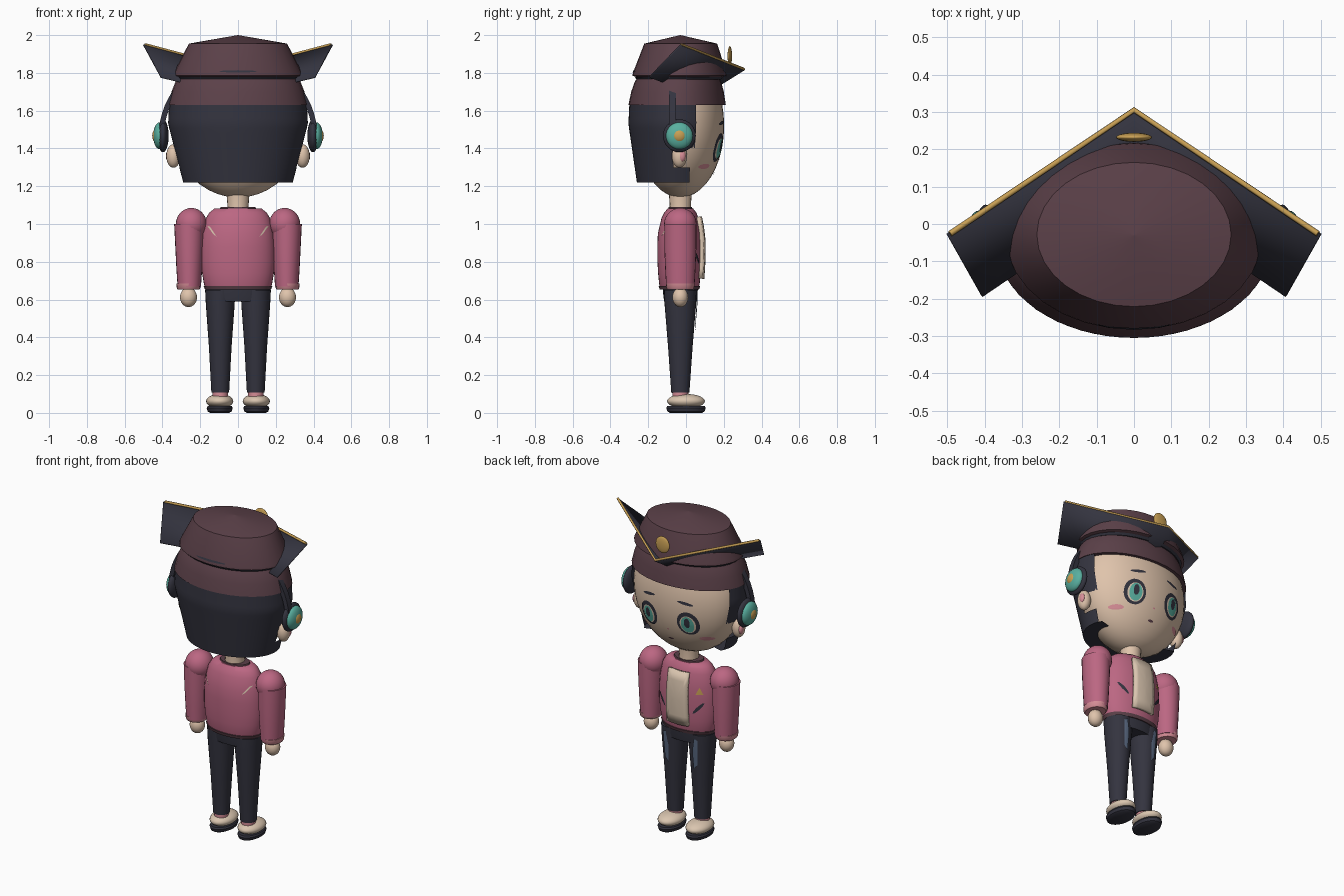
import bpy, bmesh, math
from mathutils import Vector
from mathutils.bvhtree import BVHTree

if "Cube" in bpy.data.objects:
    bpy.data.objects.remove(bpy.data.objects["Cube"])


def mat(name, r, g, b):
    m = bpy.data.materials.new(name)
    m.diffuse_color = (r, g, b, 1)
    m.use_nodes = True
    m.node_tree.nodes["Principled BSDF"].inputs["Base Color"].default_value = m.diffuse_color
    return m


MAROON = mat("maroon", .105, .052, .066)
NAVY = mat("dark_navy", .034, .034, .05)
PINK = mat("jacket_pink", .50, .135, .225)
ROSE = mat("light_rose", .68, .27, .31)
SKIN = mat("skin", .74, .55, .41)
CREAM = mat("cream", .70, .56, .43)
TEAL = mat("teal", .10, .43, .35)
GOLD = mat("gold", .58, .35, .09)
DENIM = mat("denim_blue", .10, .14, .22)


def finish(name, bm, m, angle=35, recalc=True):
    if recalc:
        bmesh.ops.recalc_face_normals(bm, faces=bm.faces)
    me = bpy.data.meshes.new(name)
    bm.to_mesh(me)
    bm.free()
    ob = bpy.data.objects.new(name, me)
    bpy.context.collection.objects.link(ob)
    me.materials.append(m)
    bpy.ops.object.select_all(action='DESELECT')
    ob.select_set(True)
    bpy.context.view_layer.objects.active = ob
    bpy.ops.object.shade_smooth_by_angle(angle=math.radians(angle))
    return ob


def loft(name, rings, m, n=32, cx=0, keep=None, angle=35):
    """Stack of elliptic rings (z, rx, ry, cy); keep(center) filters the faces."""
    bm = bmesh.new()
    loops = [[bm.verts.new((cx + rx * math.cos(2 * math.pi * i / n),
                            cy + ry * math.sin(2 * math.pi * i / n), z)) for i in range(n)]
             for z, rx, ry, cy in rings]
    for a, b in zip(loops, loops[1:]):
        for i in range(n):
            j = (i + 1) % n
            bm.faces.new((a[i], a[j], b[j], b[i]))
    if keep is None:
        bm.faces.new(loops[0][::-1])
        bm.faces.new(loops[-1])
    else:
        bad = [f for f in bm.faces if not keep(f.calc_center_median())]
        bmesh.ops.delete(bm, geom=bad, context='FACES')
    return finish(name, bm, m, angle)


def ball(name, center, size, m, seg=28):
    bm = bmesh.new()
    bmesh.ops.create_uvsphere(bm, u_segments=seg, v_segments=seg // 2, radius=1)
    for v in bm.verts:
        v.co = Vector([c + s * k for c, s, k in zip(center, size, v.co)])
    return finish(name, bm, m, 60)


def ellipse(cx, cz, rx, rz, tilt=0, n=24):
    c, s = math.cos(tilt), math.sin(tilt)
    pts = [(rx * math.cos(2 * math.pi * i / n), rz * math.sin(2 * math.pi * i / n)) for i in range(n)]
    return [(cx + x * c - z * s, cz + x * s + z * c) for x, z in pts]


def polygon(corners, steps=6):
    return [(a[0] + (b[0] - a[0]) * k / steps, a[1] + (b[1] - a[1]) * k / steps)
            for a, b in zip(corners, corners[1:] + corners[:1]) for k in range(steps)]


def decal(name, target, outline, m, offset=.004, side=1, thick=0):
    """Thin plate draped on the front (+1) or back (-1) of a target part."""
    me = target.data
    tree = BVHTree.FromPolygons([v.co for v in me.vertices], [p.vertices for p in me.polygons])

    def drop(x, z):
        hit = tree.ray_cast(Vector((x, side * 2, z)), Vector((0, -side, 0)))[0]
        return Vector((x, (hit.y if hit else 0) + side * offset, z))
    bm = bmesh.new()
    n = len(outline)
    cx, cz = sum(p[0] for p in outline) / n, sum(p[1] for p in outline) / n
    rings = [[bm.verts.new(drop(cx + (x - cx) * k, cz + (z - cz) * k)) for x, z in outline]
             for k in (1, .66, .33)]
    mid = bm.verts.new(drop(cx, cz))
    for i in range(n):
        j = (i + 1) % n
        for a, b in zip(rings, rings[1:]):
            bm.faces.new((a[i], a[j], b[j], b[i]))
        bm.faces.new((rings[-1][i], rings[-1][j], mid))
    bm.normal_update()
    if sum(f.normal.y for f in bm.faces) * side < 0:
        bmesh.ops.reverse_faces(bm, faces=bm.faces)
    ob = finish(name, bm, m, 40, recalc=False)
    if thick:
        mod = ob.modifiers.new("thickness", 'SOLIDIFY')
        mod.thickness = thick
        mod.offset = -1
    return ob


# Head, neck and hair
head = ball("head", (0, -.03, 1.52), (.35, .232, .38), SKIN, 40)
loft("neck", [(1.06, .06, .06, -.03), (1.1, .056, .056, -.03), (1.18, .062, .062, -.03)], SKIN, 20)


def hair_rule(c):
    return c.y < (.05 if c.z > 1.41 else -.07 if c.z > 1.295 else .02)


def hair_ring(z):
    t = (z - 1.22) / .31
    if t < 1:
        return (z, .29 + .08 * t, .215 + .045 * t, -.045)
    return (z, .37 - .05 * (z - 1.53), .26 - .05 * (z - 1.53), -.045)


loft("hair", [(1.22, .19, .13, -.04)] + [hair_ring(1.22 + .0262 * i) for i in range(17)],
     NAVY, 64, keep=hair_rule)

# Cap: lower band, flared crown, back slit
loft("cap_band", [(1.63, .37, .258, -.047), (1.70, .352, .245, -.045), (1.75, .332, .23, -.043),
                  (1.785, .31, .212, -.04)], MAROON, 32)
crown = loft("cap_crown", [(1.772, .30, .21, -.035), (1.785, .343, .25, -.033), (1.80, .34, .248, -.033),
                           (1.955, .26, .193, -.028), (2.0, .001, .001, -.03)], MAROON, 32, angle=20)
loft("cap_seam", [(1.765, .32, .225, -.037), (1.777, .328, .235, -.035)], NAVY, 32)
decal("cap_slit", crown, ellipse(0, 1.808, .10, .006), NAVY, .003, -1)

# Folded pointed brim with gold edge and badge
bm = bmesh.new()
front, back = bm.verts.new((0, .305, 1.82)), bm.verts.new((0, .08, 1.68))
for s in (1, -1):
    tip, heel = bm.verts.new((s * .498, -.03, 1.952)), bm.verts.new((s * .405, -.195, 1.78))
    bm.faces.new((front, tip, heel, back))
brim = finish("brim", bm, NAVY, 10)
brim.modifiers.new("thickness", 'SOLIDIFY').thickness = .008
edge = bpy.data.curves.new("brim_edge", 'CURVE')
edge.dimensions = '3D'
edge.bevel_depth = .008
edge.bevel_resolution = 1
edge.use_fill_caps = True
sp = edge.splines.new('POLY')
sp.points.add(2)
for p, co in zip(sp.points, ((-.492, -.026, 1.95), (0, .305, 1.82), (.492, -.026, 1.95))):
    p.co = (*co, 1)
edge.materials.append(GOLD)
bpy.context.collection.objects.link(bpy.data.objects.new("brim_edge", edge))
ball("cap_badge", (0, .232, 1.89), (.048, .012, .052), GOLD)

# Headphone band
bm = bmesh.new()
prev = None
for i in range(33):
    a = math.pi * i / 32
    cur = [bm.verts.new((r * math.cos(a), y, 1.465 + r * math.sin(a)))
           for r, y in ((.42, -.09), (.42, -.054), (.392, -.054), (.392, -.09))]
    if prev:
        for k in range(4):
            bm.faces.new((prev[k], prev[(k + 1) % 4], cur[(k + 1) % 4], cur[k]))
    prev = cur
finish("headphone_band", bm, NAVY)

# Torso, collar, hem and shirt
torso = loft("jacket", [(.655, .17, .10, -.035), (.68, .18, .107, -.035), (.74, .19, .113, -.035),
                        (.80, .195, .116, -.035), (.88, .194, .117, -.035), (.95, .188, .114, -.035),
                        (1.03, .17, .098, -.032), (1.06, .152, .085, -.03), (1.082, .125, .068, -.03)],
             PINK, 36, angle=50)
loft("collar", [(1.07, .10, .066, -.03), (1.09, .092, .062, -.03)], MAROON, 28)
loft("jacket_hem", [(.652, .174, .104, -.035), (.672, .182, .11, -.035)], MAROON, 36)
decal("shirt", torso, polygon([(-.075, .71), (.075, .71), (.07, 1.04), (-.07, 1.04)]), CREAM, .022, 1, .025)
decal("chest_badge", torso, polygon([(-.15, .91), (-.11, .91), (-.13, .955)], 3), GOLD, .004)
hips = loft("hips", [(.59, .166, .085, -.03), (.62, .172, .09, -.03), (.67, .174, .094, -.03)], NAVY, 36)

for s, tag in ((1, "right"), (-1, "left")):
    # Headphone cups and ears
    for part, x, t, r, m in (("cup_pad", .397, .03, .087, NAVY), ("cup_ring", .415, .034, .071, TEAL),
                             ("cup_center", .43, .024, .038, GOLD)):
        ball(f"{tag}_{part}", (s * x, -.035, 1.467), (t, r, r), m)
    ball(f"{tag}_ear", (s * .342, -.035, 1.36), (.038, .04, .062), SKIN)
    ball(f"{tag}_inner_ear", (s * .368, -.022, 1.36), (.014, .02, .03), ROSE, 16)
    # Eyes, brows and cheeks
    ex = s * .135
    decal(f"{tag}_eye_outline", head, ellipse(ex, 1.405, .066, .076), NAVY, .004)
    decal(f"{tag}_eye_white", head, ellipse(ex, 1.4, .047, .057), CREAM, .007)
    decal(f"{tag}_iris", head, ellipse(ex, 1.4, .038, .053), TEAL, .010)
    decal(f"{tag}_pupil", head, ellipse(ex, 1.412, .017, .032), NAVY, .013)
    decal(f"{tag}_brow", head, ellipse(s * .125, 1.535, .048, .009, -s * .15), NAVY, .004)
    decal(f"{tag}_cheek", head, ellipse(s * .215, 1.305, .036, .014), ROSE, .004)
    # Jacket pocket slit and pale back stripe
    decal(f"{tag}_pocket", torso, ellipse(s * .125, .825, .009, .045, -s * .7), NAVY, .004)
    decal(f"{tag}_back_stripe", torso, polygon([(s * .163, .99), (s * .148, .985), (s * .115, .935),
                                               (s * .13, .945)], 3), CREAM, .004, -1)
    # Arm, cuff and hand
    ball(f"{tag}_shoulder", (s * .247, -.03, 1.0), (.082, .086, .085), PINK)
    loft(f"{tag}_arm", [(.67, .062, .075, -.03), (.76, .068, .08, -.03), (.88, .074, .085, -.03),
                        (1.0, .08, .085, -.03)], PINK, 24, s * .258)
    loft(f"{tag}_cuff", [(.652, .056, .066, -.03), (.66, .062, .073, -.03), (.685, .064, .076, -.03)],
         ROSE, 24, s * .262)
    ball(f"{tag}_hand", (s * .262, -.03, .612), (.045, .042, .052), SKIN)
    # Leg with worn patch
    leg = loft(f"{tag}_leg", [(.108, .047, .048, -.03), (.35, .06, .065, -.03), (.57, .076, .083, -.03),
                              (.65, .08, .086, -.03)], NAVY, 28, s * .094)
    decal(f"{tag}_worn_patch", leg, polygon([(s * .088, .43), (s * .112, .46), (s * .12, .62),
                                             (s * .098, .63), (s * .083, .54)], 3), DENIM, .007)
    # Sock, shoe and sole
    loft(f"{tag}_sock", [(.07, .04, .042, -.03), (.115, .042, .043, -.03)], ROSE, 20, s * .094)
    ball(f"{tag}_shoe", (s * .097, 0, .062), (.072, .1, .038), CREAM)
    loft(f"{tag}_sole", [(0, .05, .085, 0), (.008, .064, .099, 0), (.026, .069, .105, 0), (.036, .064, .1, 0)],
         NAVY, 28, s * .097)

# Nose and mouth
decal("nose", head, ellipse(0, 1.34, .007, .005), ROSE, .004)
decal("mouth", head, ellipse(0, 1.27, .018, .007), MAROON, .004)
